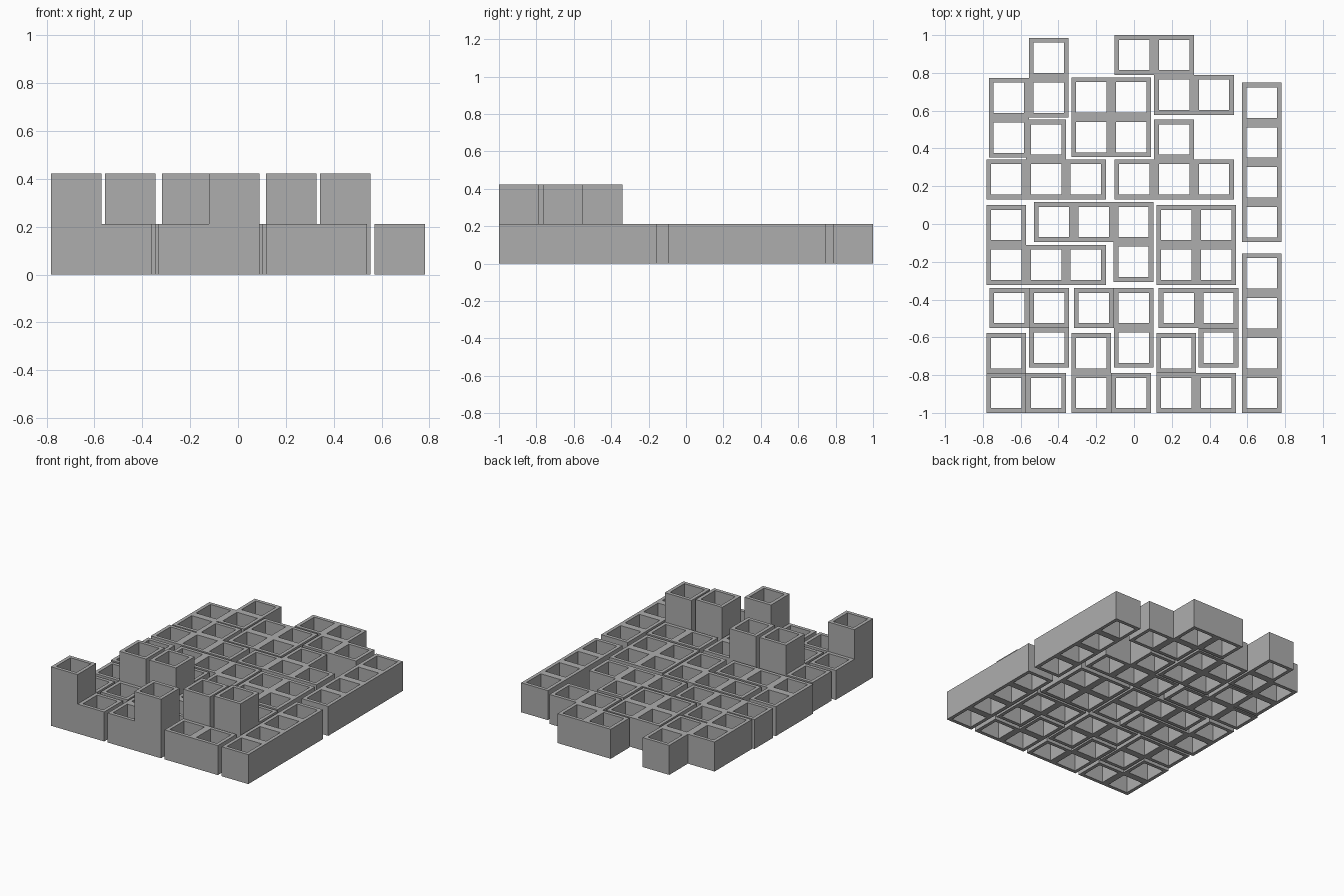
import bpy
import bmesh

if "Cube" in bpy.data.objects:
    bpy.data.objects.remove(bpy.data.objects["Cube"])

CELL = 0.211   # outer size of one hollow cube
WALL = 0.025   # wall thickness

grey = bpy.data.materials.new("plain grey")
grey.use_nodes = True
colour = (0.42, 0.42, 0.42, 1)
grey.diffuse_color = colour
grey.node_tree.nodes["Principled BSDF"].inputs["Base Color"].default_value = colour

SIDES = [(0, -1), (1, 0), (0, 1), (-1, 0)]
CORNERS = [(0, 0), (1, 0), (1, 1), (0, 1)]


def add_cell(bm, cells, i, j, k):
    """One open-ended square tube, without walls against its neighbours."""
    def ring(inset, z):
        span = CELL - 2 * inset
        return [bm.verts.new((i * CELL + inset + a * span,
                              j * CELL + inset + b * span, z)) for a, b in CORNERS]
    low, high = k * CELL, (k + 1) * CELL
    outer_low, outer_high = ring(0, low), ring(0, high)
    inner_low, inner_high = ring(WALL, low), ring(WALL, high)
    for s, (dx, dy) in enumerate(SIDES):
        t = (s + 1) % 4
        bm.faces.new((inner_low[t], inner_low[s], inner_high[s], inner_high[t]))
        if (i + dx, j + dy, k) not in cells:
            bm.faces.new((outer_low[s], outer_low[t], outer_high[t], outer_high[s]))
        if (i, j, k + 1) not in cells:
            bm.faces.new((outer_high[s], outer_high[t], inner_high[t], inner_high[s]))
        if (i, j, k - 1) not in cells:
            bm.faces.new((outer_low[t], outer_low[s], inner_low[s], inner_low[t]))


def add_piece(name, x, y, plan):
    """Plan rows run back to front; each digit is the number of stacked cubes."""
    cells = {(i, j, k)
             for j, row in enumerate(reversed(plan.split()))
             for i, count in enumerate(row)
             for k in range(int(count))}
    bm = bmesh.new()
    for cell in sorted(cells):
        add_cell(bm, cells, *cell)
    bmesh.ops.remove_doubles(bm, verts=bm.verts, dist=0.0005)
    loose = [v for v in bm.verts if not v.link_faces]
    bmesh.ops.delete(bm, geom=loose, context="VERTS")
    mesh = bpy.data.meshes.new(name)
    bm.to_mesh(mesh)
    bm.free()
    mesh.materials.append(grey)
    obj = bpy.data.objects.new(name, mesh)
    obj.location = (x, y, 0)
    bpy.context.collection.objects.link(obj)


# Flat pieces
add_piece("back_zigzag", -0.104, 0.578, "110 011")
add_piece("right_zigzag", -0.768, 0.352, "01 11 10")
add_piece("back_square", -0.332, 0.354, "11 11")
add_piece("right_tee", -0.782, 0.131, "010 111")
add_piece("left_tee", -0.104, 0.131, "010 111")
add_piece("right_ell", -0.782, -0.322, "100 111")
add_piece("middle_ell", -0.53, -0.306, "111 001")
add_piece("middle_square", 0.118, -0.322, "11 11")
add_piece("back_bar", 0.571, -0.096, "1 1 1 1")
add_piece("front_bar", 0.571, -1.0, "1 1 1 1")

# Pieces with one raised cube
add_piece("right_raised_center", -0.766, -0.761, "12 01")
add_piece("middle_raised_end", -0.318, -0.761, "21 01")
add_piece("left_raised_end", 0.131, -0.761, "11 02")
add_piece("front_right_raised_corner", -0.782, -1.0, "10 21")
add_piece("front_middle_raised_end", -0.332, -1.0, "10 12")
add_piece("front_left_raised_end", 0.118, -1.0, "20 11")
